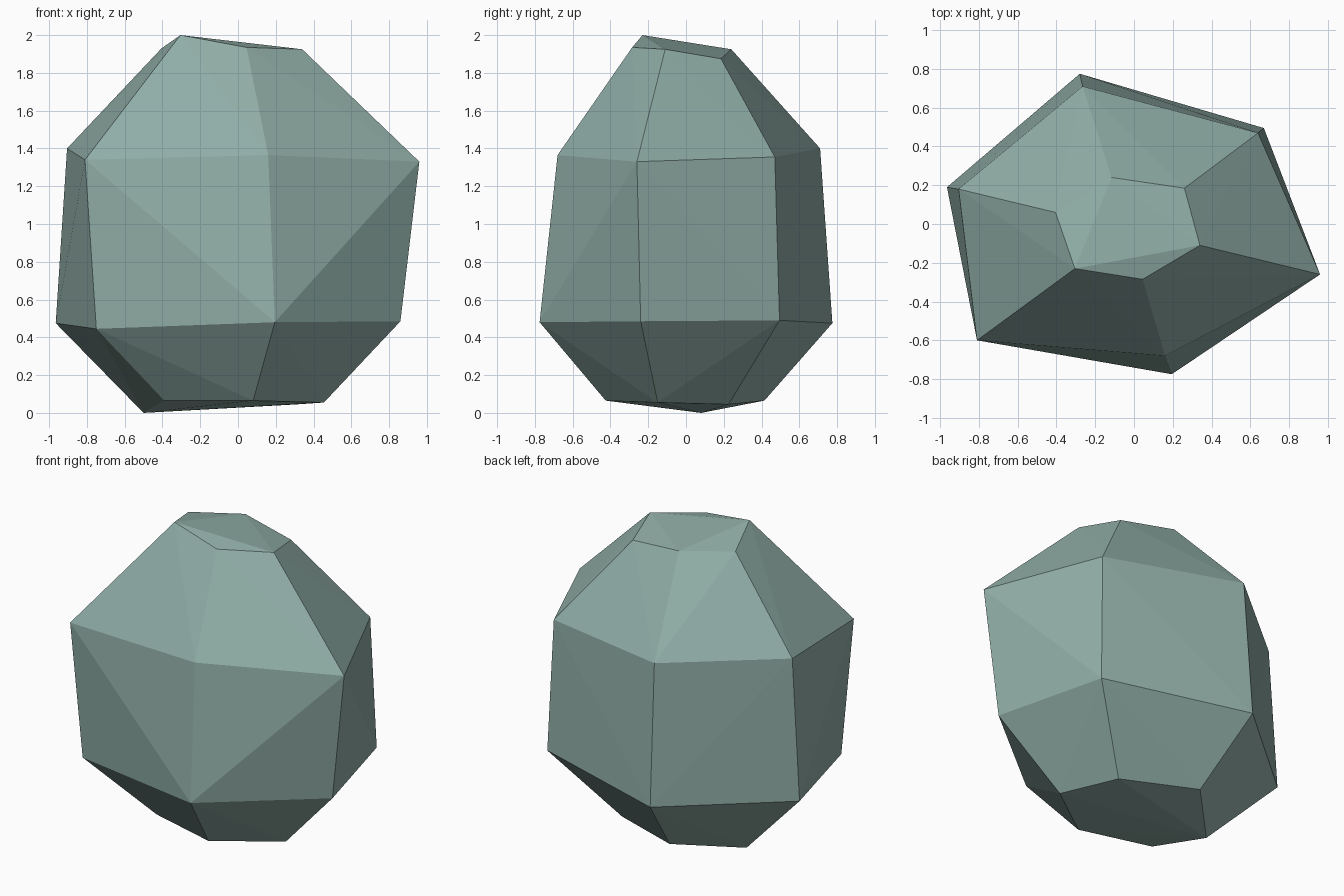
import bpy, bmesh

# One flat stone colour
stone = bpy.data.materials.new("grey_green_stone")
stone.diffuse_color = (0.28, 0.42, 0.385, 1)

# Four irregular six-sided rings, counter-clockwise from the right corner
top_ring = [(0.34, -0.11, 1.925), (0.26, 0.185, 1.875), (-0.115, 0.24, 1.925),
            (-0.405, 0.06, 1.93), (-0.305, -0.23, 2.0), (0.045, -0.285, 1.935)]
upper_ring = [(0.96, -0.26, 1.33), (0.64, 0.47, 1.355), (-0.265, 0.71, 1.40),
              (-0.905, 0.18, 1.40), (-0.81, -0.60, 1.34), (0.16, -0.68, 1.365)]
lower_ring = [(0.86, -0.24, 0.485), (0.67, 0.495, 0.49), (-0.28, 0.775, 0.475),
              (-0.965, 0.19, 0.475), (-0.75, -0.555, 0.445), (0.195, -0.775, 0.48)]
bottom_ring = [(0.455, -0.15, 0.055), (0.31, 0.225, 0.045), (-0.17, 0.415, 0.065),
               (-0.50, 0.08, 0.0), (-0.39, -0.295, 0.065), (0.08, -0.425, 0.065)]

# Boulder: the convex skin over all rings gives its chipped flat facets
bm = bmesh.new()
for ring in (top_ring, upper_ring, lower_ring, bottom_ring):
    for p in ring:
        bm.verts.new(p)
bmesh.ops.convex_hull(bm, input=bm.verts[:])
bmesh.ops.recalc_face_normals(bm, faces=bm.faces[:])
mesh = bpy.data.meshes.new("boulder")
bm.to_mesh(mesh)
bm.free()
mesh.materials.append(stone)
bpy.context.collection.objects.link(bpy.data.objects.new("boulder", mesh))
